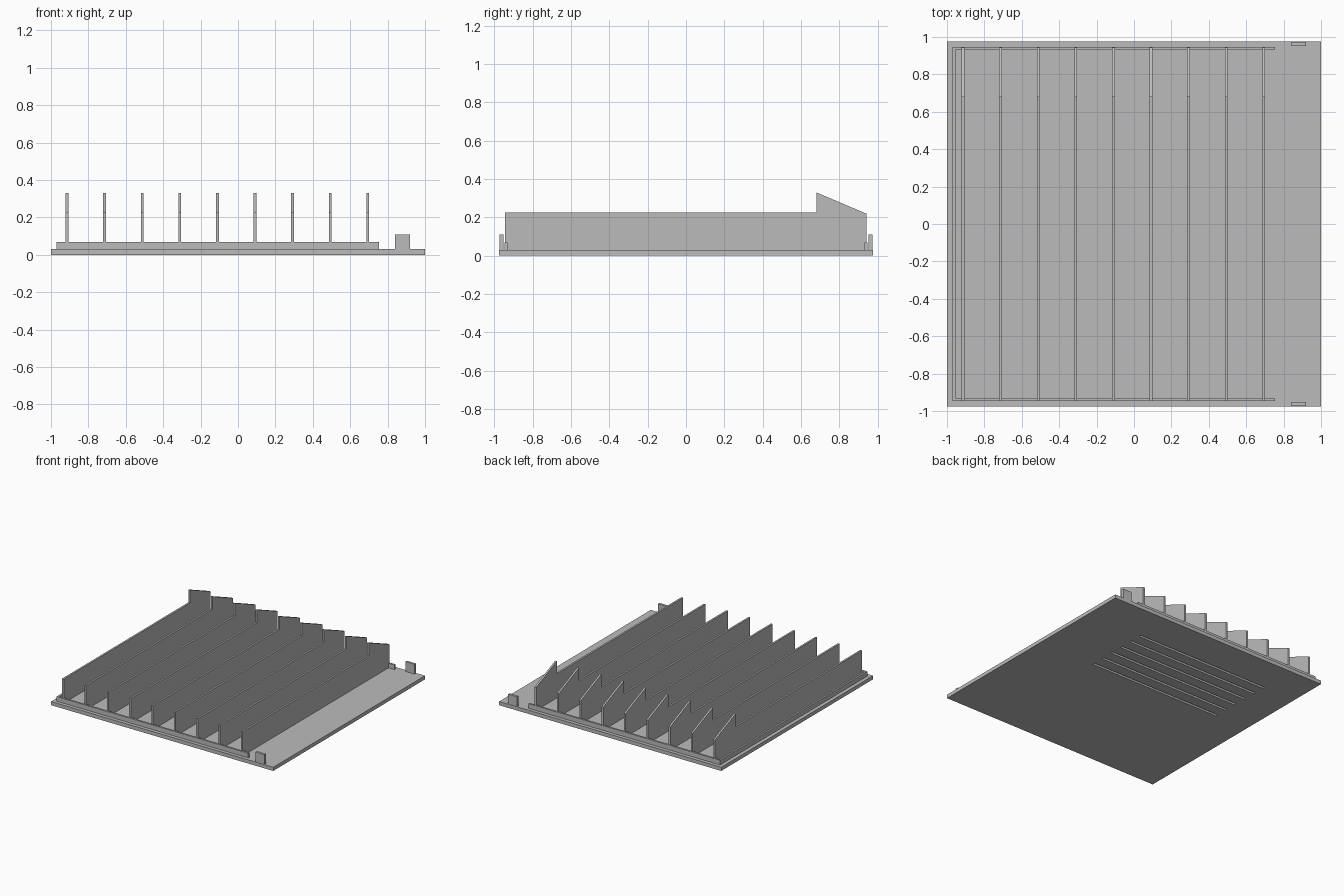
import bpy
import bmesh

cube = bpy.data.objects.get("Cube")
if cube:
    bpy.data.objects.remove(cube, do_unlink=True)

grey = bpy.data.materials.new("plain_grey")
grey.use_nodes = True
colour = (0.5, 0.5, 0.5, 1)
grey.diffuse_color = colour
grey.node_tree.nodes["Principled BSDF"].inputs["Base Color"].default_value = colour


def prism(name, outline, axis, low, high):
    """Extrude a closed outline along x, y or z between low and high."""
    bm = bmesh.new()

    def place(a, b):
        point = [a, b]
        point.insert(axis, low)
        return bm.verts.new(point)

    face = bm.faces.new([place(a, b) for a, b in outline])
    moved = bmesh.ops.extrude_face_region(bm, geom=[face])["geom"]
    shift = [0, 0, 0]
    shift[axis] = high - low
    bmesh.ops.translate(bm, vec=shift,
                        verts=[v for v in moved if isinstance(v, bmesh.types.BMVert)])
    bmesh.ops.recalc_face_normals(bm, faces=bm.faces)
    mesh = bpy.data.meshes.new(name)
    bm.to_mesh(mesh)
    bm.free()
    mesh.materials.append(grey)
    obj = bpy.data.objects.new(name, mesh)
    bpy.context.collection.objects.link(obj)
    return obj


def box(name, x0, x1, y0, y1, z0, z1):
    return prism(name, [(x0, y0), (x1, y0), (x1, y1), (x0, y1)], 2, z0, z1)


BASE_TOP = 0.03
HALF_DEPTH = 0.975

# Base plate with six shallow grooves underneath
base = box("base_plate", -1, 1, -HALF_DEPTH, HALF_DEPTH, 0, BASE_TOP)
for i in range(6):
    y = 0.12 + i * 0.108
    cutter = box(f"groove_cutter_{i + 1}", -0.71, 0.495, y - 0.01, y + 0.01, -0.02, 0.015)
    cutter.hide_render = True
    cutter.hide_viewport = True
    cutter.display_type = 'WIRE'
    cut = base.modifiers.new(f"groove_{i + 1}", 'BOOLEAN')
    cut.operation = 'DIFFERENCE'
    cut.solver = 'EXACT'
    cut.object = cutter

# Low three-sided rim, open at the bare end
rim = [(0.755, -0.947), (0.755, -0.932), (-0.955, -0.932), (-0.955, 0.932),
       (0.755, 0.932), (0.755, 0.947), (-0.97, 0.947), (-0.97, -0.947)]
prism("rim", rim, 2, BASE_TOP, 0.068)

# Row of upright dividers with a sloped peak at the back
divider = [(-0.945, BASE_TOP), (0.943, BASE_TOP), (0.943, 0.218),
           (0.68, 0.33), (0.68, 0.226), (-0.945, 0.226)]
for i in range(9):
    x = -0.914 + i * 0.201
    prism(f"divider_{i + 1}", divider, 0, x - 0.0075, x + 0.0075)

# Small upright tabs at the front and back edges
for name, side in (("front_tab", -1), ("back_tab", 1)):
    y0, y1 = sorted((side * 0.953, side * 0.972))
    box(name, 0.84, 0.92, y0, y1, BASE_TOP, 0.11)
